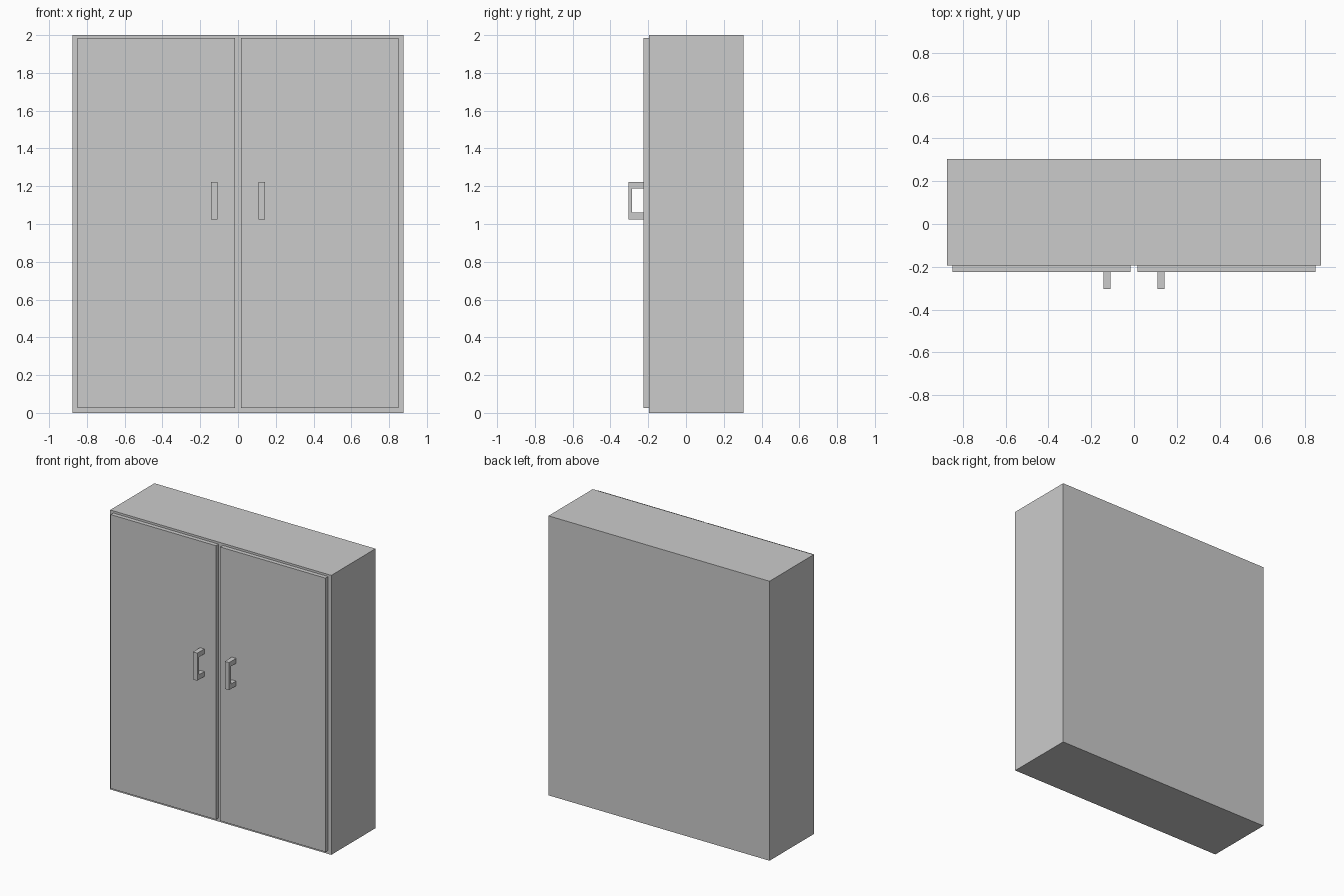
import bpy, bmesh

if "Cube" in bpy.data.objects:
    bpy.data.objects.remove(bpy.data.objects["Cube"])


def prism(name, profile, x0, x1):
    """Extrude a (y, z) profile along x from x0 to x1."""
    bm = bmesh.new()
    face = bm.faces.new([bm.verts.new((x0, y, z)) for y, z in profile])
    ext = bmesh.ops.extrude_face_region(bm, geom=[face])
    verts = [v for v in ext["geom"] if isinstance(v, bmesh.types.BMVert)]
    bmesh.ops.translate(bm, verts=verts, vec=(x1 - x0, 0, 0))
    bmesh.ops.recalc_face_normals(bm, faces=bm.faces)
    mesh = bpy.data.meshes.new(name)
    bm.to_mesh(mesh)
    bm.free()
    obj = bpy.data.objects.new(name, mesh)
    bpy.context.collection.objects.link(obj)
    return obj


def rect(y0, y1, z0, z1):
    return [(y0, z0), (y1, z0), (y1, z1), (y0, z1)]


BACK, FRONT, DOOR, GRIP = 0.305, -0.195, -0.225, -0.305

# Cabinet carcass
prism("cabinet_body", rect(FRONT, BACK, 0, 2), -0.875, 0.875)

# C-shaped handle profile: grip bar with two posts reaching the door
z0, z1, post, bar = 1.025, 1.222, 0.035, 0.02
handle = [(DOOR, z0), (GRIP, z0), (GRIP, z1), (DOOR, z1),
          (DOOR, z1 - post), (GRIP + bar, z1 - post),
          (GRIP + bar, z0 + post), (DOOR, z0 + post)]

# Mirrored pair of doors with handles
for side, s in (("left", -1), ("right", 1)):
    prism(side + "_door", rect(DOOR, FRONT, 0.025, 1.985), *sorted((s * 0.017, s * 0.85)))
    prism(side + "_handle", handle, *sorted((s * 0.109, s * 0.143)))
